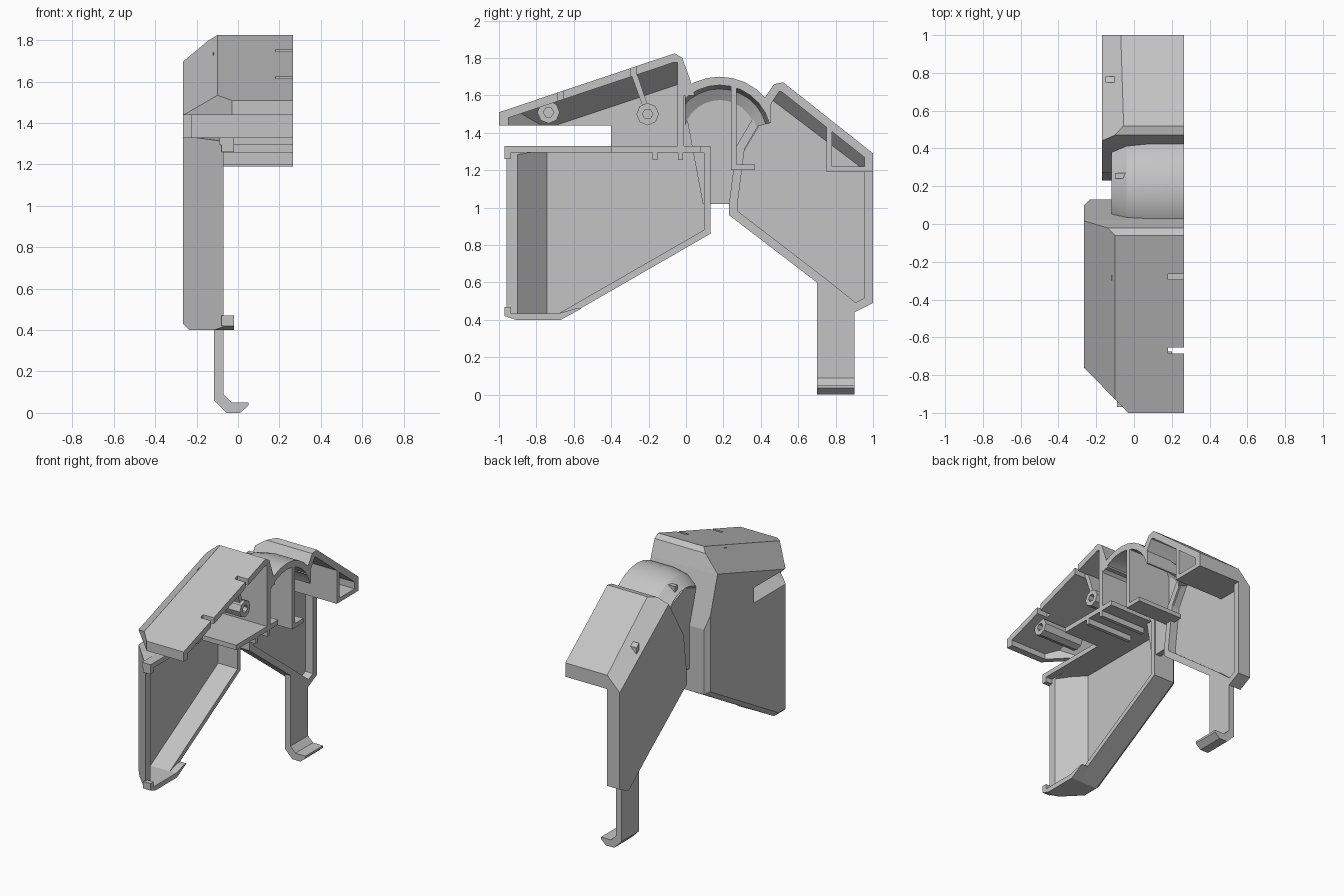
import bpy, bmesh, math
from mathutils import Vector

if "Cube" in bpy.data.objects:
    bpy.data.objects.remove(bpy.data.objects["Cube"])

grey = bpy.data.materials.new("plain grey")
grey.use_nodes = True
grey.diffuse_color = (0.55, 0.55, 0.55, 1)
grey.node_tree.nodes["Principled BSDF"].inputs["Base Color"].default_value = (0.55, 0.55, 0.55, 1)

OPEN = 0.265   # open side of the half casing
OUT = -0.265   # outer side of the front housing
REAR = -0.17   # outer side of the rear housing


def plane(a, b, c):
    """Cutting plane through three points, facing the outer side."""
    a, b, c = Vector(a), Vector(b), Vector(c)
    n = (b - a).cross(c - a).normalized()
    return (a, -n if n.x > 0 else n)


def inward(planes, t):
    return [(co - no * t, no) for co, no in planes]


def inset(pts, t):
    """Mitred inset of a counter-clockwise outline."""
    out = []
    for i, p in enumerate(pts):
        p = Vector(p)
        d1 = (p - Vector(pts[i - 1])).normalized()
        d2 = (Vector(pts[(i + 1) % len(pts)]) - p).normalized()
        n1, n2 = Vector((-d1.y, d1.x)), Vector((-d2.y, d2.x))
        out.append(p + (n1 + n2) * (t / (1 + n1.dot(n2))))
    return out


def finish(bm, name):
    bmesh.ops.recalc_face_normals(bm, faces=bm.faces)
    mesh = bpy.data.meshes.new(name)
    bm.to_mesh(mesh)
    bm.free()
    mesh.materials.append(grey)
    obj = bpy.data.objects.new(name, mesh)
    bpy.context.collection.objects.link(obj)
    return obj


def prism(name, pts, lo, hi, planes=(), axis="x"):
    """Extrude an outline (y,z along x, or x,z along y), trimmed by planes."""
    bm = bmesh.new()
    put = (lambda p: (lo, p[0], p[1])) if axis == "x" else (lambda p: (p[0], lo, p[1]))
    face = bm.faces.new([bm.verts.new(put(p)) for p in pts])
    ext = bmesh.ops.extrude_face_region(bm, geom=[face])
    step = Vector((hi - lo, 0, 0)) if axis == "x" else Vector((0, hi - lo, 0))
    bmesh.ops.translate(bm, vec=step, verts=[v for v in ext["geom"] if isinstance(v, bmesh.types.BMVert)])
    for co, no in planes:
        bmesh.ops.bisect_plane(bm, geom=bm.verts[:] + bm.edges[:] + bm.faces[:],
                               plane_co=co, plane_no=no, clear_outer=True)
        bmesh.ops.holes_fill(bm, edges=[e for e in bm.edges if e.is_boundary], sides=0)
    return finish(bm, name)


def box(name, x0, x1, y0, y1, z0, z1):
    return prism(name, [(y0, z0), (y1, z0), (y1, z1), (y0, z1)], x0, x1)


def carve(obj, *cutters):
    """Subtract the cutters and discard them."""
    for c in cutters:
        mod = obj.modifiers.new("carve", "BOOLEAN")
        mod.operation, mod.solver, mod.object = "DIFFERENCE", "EXACT", c
        bpy.context.view_layer.update()
        mesh = bpy.data.meshes.new_from_object(obj.evaluated_get(bpy.context.evaluated_depsgraph_get()))
        obj.modifiers.clear()
        obj.data = mesh
        bpy.data.objects.remove(c)
    return obj


# Front housing, lower shell
nose = plane((OUT, -0.76, 0), (-0.03, -1, 0), (OUT, -0.76, 1))
rear_bevel = plane((OUT, 0.10, 0), (-0.235, 0.13, 0), (OUT, 0.10, 1))
base_bevel = plane((OUT, 0, 0.43), (-0.235, 0, 0.40), (OUT, 1, 0.43))
slope_bevel = plane((OUT, -0.67, 0.435), (OUT, 0.13, 0.895), (-0.235, -0.67, 0.40))
lower = [(-0.97, 0.42), (-0.91, 0.40), (-0.67, 0.40), (0.13, 0.86), (0.13, 1.33),
         (-0.82, 1.33), (-0.97, 1.31)]
carve(prism("front_lower_shell", lower, OUT, -0.07, [nose, rear_bevel, base_bevel, slope_bevel]),
      prism("cutter", inset(lower, 0.035), OUT + 0.04, 0.3, inward([nose], 0.04)))

# Lips and corner tabs along the lower shell opening
prism("lower_lip", [(-0.97, 0.42), (-0.91, 0.40), (-0.67, 0.40), (-0.56, 0.46),
                    (-0.59, 0.46), (-0.68, 0.435), (-0.97, 0.435)], -0.09, -0.02, [nose])
box("upper_lip", -0.09, -0.02, -0.97, -0.4, 1.295, 1.33)
for name, z in (("lower_tab", 0.42), ("upper_tab", 1.26)):
    box(name, -0.08, -0.02, -0.97, -0.935, z, z + 0.05)

# Front housing, roof hood with its rear bulkhead
roof_bevel = plane((-0.1, -0.06, 1.825), (-0.1, -1, 1.51), (OUT, -0.06, 1.672))
hood = [(-1, 1.44), (-0.4, 1.44), (-0.4, 1.33), (0.13, 1.33), (0.02, 1.69),
        (-0.02, 1.80), (-0.06, 1.825), (-1, 1.51)]
hollow = [(-0.95, 1.2), (-0.045, 1.2), (-0.045, 1.775), (-0.07, 1.775), (-0.95, 1.48)]
front_hood = prism("front_hood", hood, OUT, OPEN, [nose, roof_bevel, rear_bevel])
carve(front_hood,
      prism("cutter", hollow, OUT + 0.04, 0.3, inward([nose, roof_bevel], 0.04)),
      box("cutter", -0.1, 0.3, -0.01, 0.3, 1.2, 1.6))
for y in (-0.67, -0.28):
    carve(front_hood, box("cutter", 0.18, 0.3, y - 0.015, y + 0.015, 1.5, 1.9))

# Inner shelf with two ribs beneath
box("shelf", -0.1, OPEN, -0.4, 0.08, 1.295, 1.33)
for y in (-0.165, -0.03):
    box("shelf_rib", -0.1, OPEN, y - 0.013, y + 0.013, 1.255, 1.3)


# Hexagonal screw bosses
def ring(y, z, r, n):
    return [(y + r * math.cos(math.tau * i / n), z + r * math.sin(math.tau * i / n)) for i in range(n)]


for name, y, z, start in (("front_boss", -0.735, 1.51, -0.12), ("rear_boss", -0.205, 1.5, -0.235)):
    carve(prism(name, ring(y, z, 0.06, 8), start, 0.2),
          prism("cutter", ring(y, z, 0.028, 6), 0.05, 0.3))
prism("boss_rib", [(-0.235, 1.55), (-0.205, 1.55), (-0.27, 1.74), (-0.30, 1.73)], -0.12, 0.18)

# Rounded centre cover, lofted from arcs that shrink towards the outer side
bm = bmesh.new()
rows = []
for r_off in (0, 0.045):
    for x, r in ((OPEN, 0.32), (0.07, 0.32), (-0.04, 0.30), (-0.12, 0.24)):
        row = []
        for i in range(13):
            a = math.radians(-75 + 150 * i / 12)
            rr = r - r_off
            row.append(bm.verts.new((x + (r_off if x < -0.1 else 0),
                                     0.18 + rr * math.sin(a), 1.38 + rr * math.cos(a))))
        rows.append(row)
loop = rows[:4] + rows[:3:-1]
for k, row in enumerate(loop):
    nxt = loop[(k + 1) % len(loop)]
    for i in range(12):
        bm.faces.new((row[i], row[i + 1], nxt[i + 1], nxt[i]))
for end in (0, 12):
    bm.faces.new([row[end] for row in loop])
# keep only the part between the two housings
for co, no in (((0, -0.005, 0), (0, -1, 0)), ((0, 0.455, 0), (0, 1, 0))):
    bmesh.ops.bisect_plane(bm, geom=bm.verts[:] + bm.edges[:] + bm.faces[:],
                           plane_co=co, plane_no=no, clear_outer=True)
    bmesh.ops.holes_fill(bm, edges=[e for e in bm.edges if e.is_boundary], sides=0)
cover = finish(bm, "centre_cover")
bpy.context.view_layer.objects.active = cover
cover.select_set(True)
bpy.ops.object.shade_smooth_by_angle(angle=math.radians(20))
cover.select_set(False)

# Centre side wall, bulkhead and ledge
prism("centre_wall", [(0.09, 1.02), (0.27, 1.02), (0.31, 1.3), (0.40, 1.45), (0.33, 1.56),
                      (0.18, 1.62), (0.04, 1.57), (0.0, 1.5)], -0.12, -0.08)
box("centre_bulkhead", -0.1, OPEN, 0.24, 0.27, 1.2, 1.66)
box("centre_ledge", -0.1, OPEN, 0.24, 0.37, 1.2, 1.23)

# Rear housing
rear_bevel_top = plane((-0.07, 0.5, 1.67), (-0.07, 1.0, 1.29), (REAR, 0.5, 1.57))
rear = [(0.23, 0.96), (0.7, 0.6), (0.9, 0.44), (1.0, 0.49), (1.0, 1.29), (0.52, 1.67),
        (0.47, 1.66), (0.43, 1.60), (0.27, 1.33), (0.23, 1.02)]
carve(prism("rear_shell", rear, REAR, OPEN, [rear_bevel_top]),
      prism("cutter", inset(rear, 0.045), REAR + 0.04, 0.3, inward([rear_bevel_top], 0.04)),
      prism("cutter", [(0, 0.3), (1.1, 0.3), (1.1, 1.19), (0.8, 1.19), (0.49, 1.54), (0, 1.54)],
            -0.07, 0.3))
box("rear_floor", REAR + 0.02, OPEN, 0.75, 0.97, 1.19, 1.22)
prism("rear_partition", [(0.75, 1.19), (0.78, 1.19), (0.78, 1.425), (0.75, 1.447)], REAR + 0.02, OPEN)

# Hooked rear leg, trimmed to the slope of the rear housing
trim = (Vector((0, 0.7, 0.62)), Vector((0, 0.16, 0.2)).normalized())
prism("rear_leg", [(-0.115, 0.7), (-0.115, 0.06), (-0.055, 0), (0.01, 0), (0.05, 0.035),
                   (0.05, 0.05), (-0.03, 0.05), (-0.07, 0.09), (-0.07, 0.7)],
      0.7, 0.9, [trim], axis="y")
